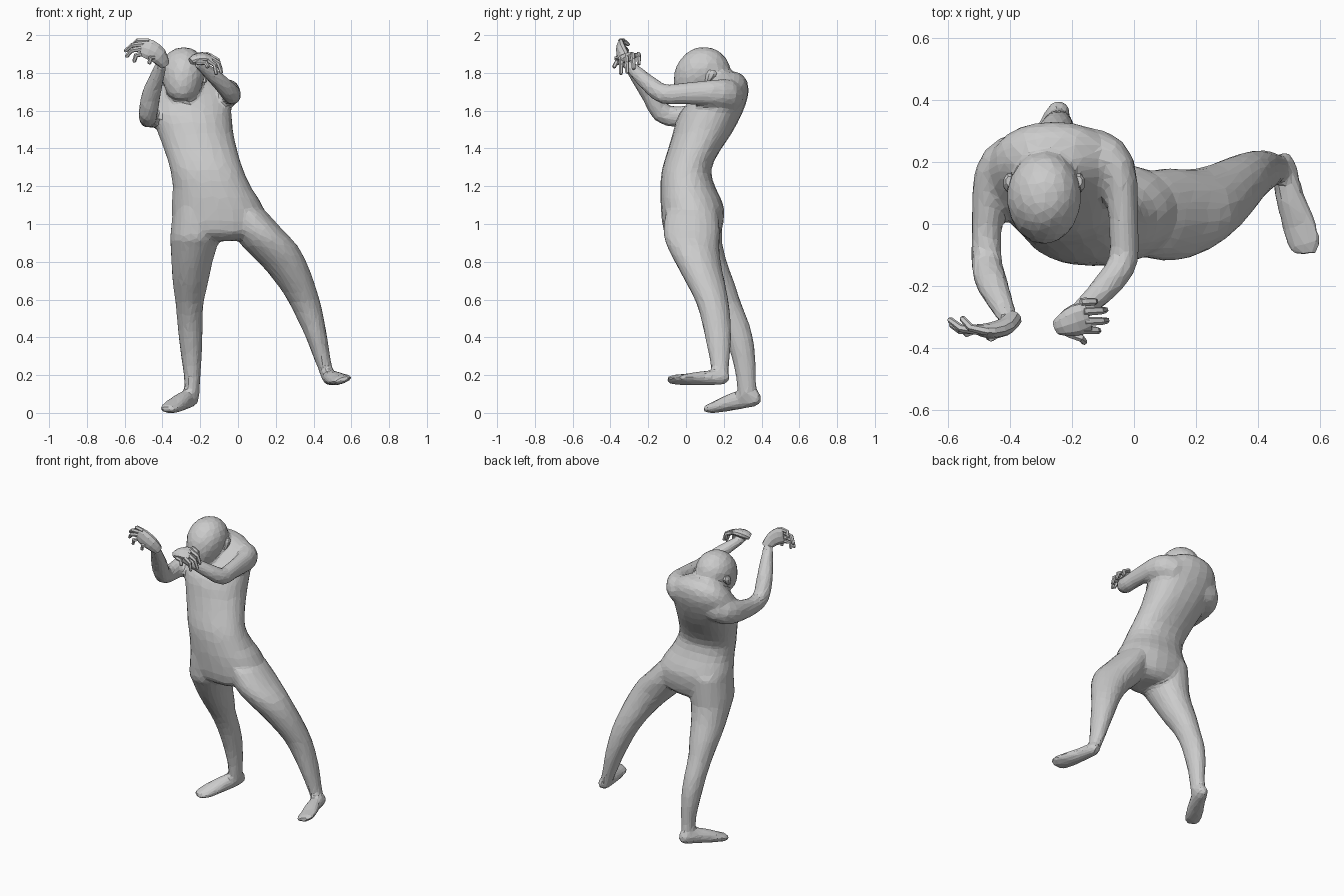
import bpy, bmesh, math
from mathutils import Vector

parts = []


def refine(rings):
    """Insert a smoothly interpolated ring between each pair."""
    out = []
    for i in range(len(rings) - 1):
        p0, p1 = rings[max(i - 1, 0)], rings[i]
        p2, p3 = rings[i + 1], rings[min(i + 2, len(rings) - 1)]
        out += [p1, tuple((-a + 9 * b + 9 * c - d) / 16
                          for a, b, c, d in zip(p0, p1, p2, p3))]
    return out + [rings[-1]]


def loft(name, rings, n=16, ref=None, power=1.0, fine=True):
    """Skin rings (x, y, z, half width, half depth); level unless ref is given."""
    if fine:
        rings = refine(rings)
    bm = bmesh.new()
    loops = []
    for i, (x, y, z, a, b) in enumerate(rings):
        u, v = Vector((1, 0, 0)), Vector((0, 1, 0))
        if ref:
            t = (Vector(rings[min(i + 1, len(rings) - 1)][:3])
                 - Vector(rings[max(i - 1, 0)][:3])).normalized()
            u = Vector(ref)
            u = (u - t * u.dot(t)).normalized()
            v = t.cross(u)
        loop = []
        for k in range(n):
            ang = 2 * math.pi * (k + 0.5) / n
            c, s = math.cos(ang), math.sin(ang)
            c = 1.02 * math.copysign(abs(c) ** power, c)
            s = 1.02 * math.copysign(abs(s) ** power, s)
            loop.append(bm.verts.new(Vector((x, y, z)) + u * a * c + v * b * s))
        loops.append(loop)
    for l0, l1 in zip(loops, loops[1:]):
        for k in range(n):
            bm.faces.new((l0[k], l0[(k + 1) % n], l1[(k + 1) % n], l1[k]))
    bm.faces.new(loops[0])
    bm.faces.new(loops[-1])
    bmesh.ops.recalc_face_normals(bm, faces=bm.faces)
    me = bpy.data.meshes.new(name)
    bm.to_mesh(me)
    bm.free()
    ob = bpy.data.objects.new(name, me)
    bpy.context.collection.objects.link(ob)
    parts.append(ob)
    return ob


def finger(name, start, end, lift, r=0.0125):
    """Tapered finger with a bent middle joint."""
    s, e = Vector(start), Vector(end)
    m = (s + e) / 2 + Vector(lift)
    s2 = s + (s - m) * 0.4
    tip = e + (e - m) * 0.12
    loft(name, [(*s2, r, r), (*s, r * 1.1, r * 1.1), (*m, r, r),
                (*e, r * .8, r * .8), (*tip, r * .4, r * .4)],
         6, (0.1, 1, 0.35), fine=False)


def apply(kind, **settings):
    """Add a modifier to the body and apply it."""
    mod = body.modifiers.new("step", kind)
    for key, value in settings.items():
        setattr(mod, key, value)
    bpy.ops.object.modifier_apply(modifier=mod.name)


def fuse():
    """Union all waiting parts into the body."""
    while parts:
        part = parts.pop(0)
        apply('BOOLEAN', operation='UNION', solver='EXACT', use_self=True, object=part)
        bpy.data.objects.remove(part)


# torso, leaning and arched back
body = loft("body", [
    (-.09, .04, .925, .07, .09), (-.095, .035, .97, .225, .148),
    (-.108, .035, 1.1, .24, .165), (-.135, .012, 1.2, .207, .145),
    (-.165, .002, 1.3, .19, .128), (-.195, .04, 1.4, .19, .136),
    (-.225, .088, 1.5, .197, .154), (-.245, .13, 1.6, .207, .164),
    (-.255, .192, 1.7, .207, .136), (-.26, .222, 1.78, .15, .098),
    (-.265, .22, 1.82, .075, .055)], 22, power=0.92)
parts.clear()
bpy.context.view_layer.objects.active = body

# legs
loft("left_leg", [
    (.05, .03, 1.08, .10, .135), (.11, .03, .98, .13, .15),
    (.168, .037, .9, .147, .138), (.245, .067, .8, .123, .118),
    (.305, .105, .7, .10, .102), (.353, .14, .6, .083, .086),
    (.388, .16, .5, .069, .077), (.42, .172, .4, .055, .068),
    (.447, .178, .3, .044, .053), (.468, .18, .23, .037, .045),
    (.48, .182, .19, .035, .04)])
loft("right_leg", [
    (-.225, .04, 1.1, .118, .15), (-.228, .042, .95, .13, .15),
    (-.233, .055, .9, .123, .138), (-.245, .098, .8, .106, .122),
    (-.252, .15, .7, .093, .108), (-.257, .202, .6, .074, .088),
    (-.255, .25, .5, .067, .08), (-.25, .284, .4, .062, .073),
    (-.246, .306, .3, .053, .062), (-.242, .318, .2, .043, .053),
    (-.245, .325, .1, .04, .05)])

# feet
loft("left_foot", [
    (.478, .228, .197, .022, .02), (.485, .195, .2, .039, .037),
    (.5, .10, .2, .047, .039), (.532, 0, .192, .058, .028),
    (.55, -.065, .192, .057, .022), (.553, -.1, .19, .038, .015)],
    12, (math.cos(.27), 0, math.sin(.27)))
loft("right_foot", [
    (-.235, .395, .095, .024, .027), (-.245, .36, .092, .041, .044),
    (-.28, .28, .083, .047, .05), (-.325, .2, .06, .055, .04),
    (-.362, .135, .04, .054, .028), (-.38, .1, .035, .035, .019)],
    12, (1, 0, 0))

# head bowed forward, and neck
loft("head", [
    (-.295, .012, 1.675, .045, .042), (-.295, .028, 1.7, .076, .078),
    (-.293, .055, 1.75, .1, .118), (-.291, .08, 1.8, .117, .142),
    (-.29, .09, 1.85, .117, .14), (-.289, .094, 1.9, .097, .112),
    (-.288, .095, 1.936, .06, .07), (-.288, .095, 1.951, .02, .025)], 18)
loft("neck", [
    (-.265, .25, 1.67, .12, .085), (-.272, .215, 1.74, .088, .08),
    (-.285, .14, 1.815, .078, .075)], 14, (1, 0, 0))

# arms reaching forward, forearms raised
loft("left_arm", [
    (-.2, .215, 1.67, .075, .07), (-.115, .23, 1.695, .083, .077),
    (-.056, .18, 1.708, .075, .062), (-.038, .08, 1.708, .064, .051),
    (-.033, -.03, 1.705, .056, .047), (-.035, -.12, 1.702, .053, .048),
    (-.08, -.19, 1.752, .046, .046), (-.15, -.26, 1.815, .037, .037),
    (-.215, -.32, 1.872, .028, .029)], 14, (0, 0, 1))
loft("right_arm", [
    (-.32, .215, 1.64, .08, .07), (-.4, .21, 1.63, .087, .077),
    (-.452, .155, 1.605, .078, .065), (-.473, .05, 1.588, .063, .052),
    (-.477, -.05, 1.582, .056, .048), (-.476, -.13, 1.605, .055, .051),
    (-.46, -.19, 1.70, .047, .052), (-.43, -.255, 1.79, .038, .041),
    (-.405, -.312, 1.87, .028, .031)], 14, (0, 0, 1))

# blend the joints, then return to a faceted low-poly skin
fuse()
apply('REMESH', mode='VOXEL', voxel_size=0.012)
apply('SMOOTH', factor=0.5, iterations=12)
apply('DECIMATE', ratio=min(1, 4000 / (2 * len(body.data.polygons))))

# ears, set into the sides of the head
for side, x in (("left", -.179), ("right", -.402)):
    loft(side + "_ear", [
        (x, .11, 1.765, .01, .012), (x, .125, 1.785, .019, .024),
        (x, .135, 1.81, .02, .03), (x, .138, 1.83, .012, .016)], 8)

# palms
loft("left_palm", [
    (-.25, -.335, 1.875, .024, .018), (-.225, -.325, 1.887, .039, .027),
    (-.185, -.31, 1.897, .053, .025), (-.148, -.298, 1.895, .048, .016)],
    10, (.1, 1, .3))
loft("right_palm", [
    (-.39, -.305, 1.86, .03, .028), (-.42, -.333, 1.906, .046, .029),
    (-.47, -.345, 1.94, .054, .025), (-.51, -.34, 1.95, .047, .016)],
    10, (.3, 0, 1))

# fingers: knuckle and tip
left_fingers = [((-.16, -.252, 1.91), (-.125, -.25, 1.86)),
                ((-.148, -.282, 1.905), (-.092, -.278, 1.838)),
                ((-.145, -.315, 1.893), (-.088, -.312, 1.818)),
                ((-.155, -.342, 1.88), (-.115, -.345, 1.81)),
                ((-.205, -.355, 1.87), (-.16, -.382, 1.845))]
right_fingers = [((-.487, -.344, 1.985), (-.555, -.305, 1.965)),
                 ((-.508, -.344, 1.967), (-.595, -.31, 1.932)),
                 ((-.518, -.342, 1.942), (-.59, -.325, 1.903)),
                 ((-.515, -.342, 1.915), (-.55, -.345, 1.875)),
                 ((-.44, -.352, 1.90), (-.47, -.365, 1.865))]
for side, fingers, lift in (("left", left_fingers, (.012, 0, .012)),
                            ("right", right_fingers, (-.008, -.01, .012))):
    for i, (s, e) in enumerate(fingers):
        finger(f"{side}_finger_{i + 1}", s, e, lift)
fuse()

# stand on the floor, flat faces
low = min(v.co.z for v in body.data.vertices)
for v in body.data.vertices:
    v.co.z -= low
for p in body.data.polygons:
    p.use_smooth = False
